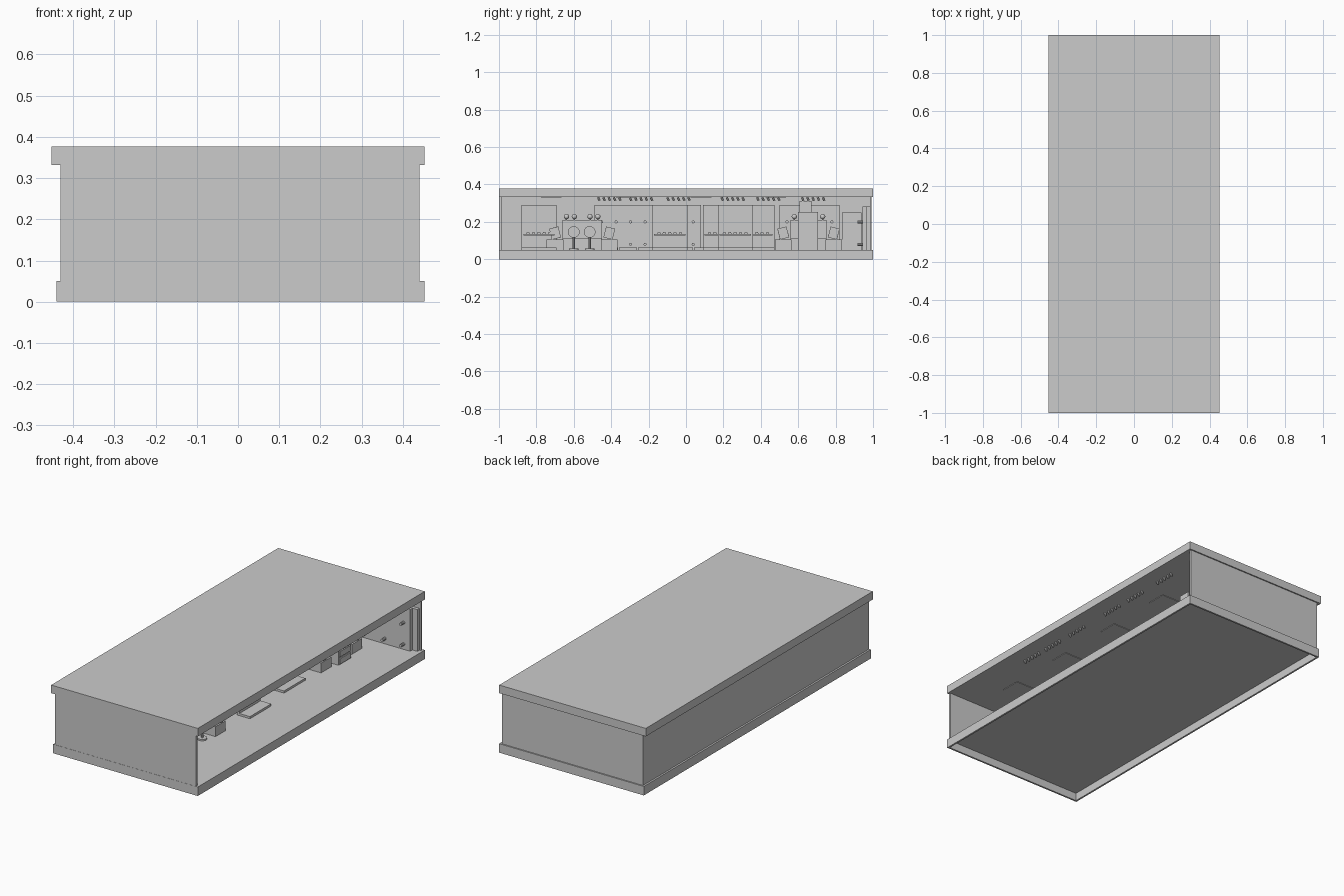
import bpy
import math
from mathutils import Vector

cube = bpy.data.objects.get("Cube")
if cube:
    bpy.data.objects.remove(cube, do_unlink=True)

grey = bpy.data.materials.new("plain grey")
grey.use_nodes = True
grey.diffuse_color = (0.6, 0.6, 0.6, 1)
grey.node_tree.nodes["Principled BSDF"].inputs["Base Color"].default_value = (0.6, 0.6, 0.6, 1)


def finish(name):
    ob = bpy.context.object
    ob.name = name
    ob.data.materials.append(grey)
    return ob


def box(name, x, y, z, tilt=0):
    """Box from (low, high) ranges, optionally tilted about x."""
    lo, hi = Vector((x[0], y[0], z[0])), Vector((x[1], y[1], z[1]))
    bpy.ops.mesh.primitive_cube_add(size=1, location=(lo + hi) / 2, rotation=(tilt, 0, 0))
    ob = finish(name)
    ob.scale = hi - lo
    return ob


def rod(name, centre, radius, depth, turn=(0, 0, 0), sides=10):
    bpy.ops.mesh.primitive_cylinder_add(vertices=sides, radius=radius, depth=depth,
                                        location=centre, rotation=turn)
    ob = finish(name)
    bpy.ops.object.shade_smooth_by_angle()
    return ob


def ball(name, centre, radius):
    bpy.ops.mesh.primitive_uv_sphere_add(segments=16, ring_count=8, radius=radius, location=centre)
    finish(name)
    bpy.ops.object.shade_smooth()


FLOOR, CEIL = 0.05, 0.332
LEFT, RIGHT = 0.452, -0.44
ALONG_X, ALONG_Y = (0, math.pi / 2, 0), (math.pi / 2, 0, 0)

# Shell: roof slab, floor with skirts, three walls and an open long side
box("roof", (-0.452, LEFT), (-1, 1), (CEIL, 0.377))
box("floor", (RIGHT, LEFT), (-1, 1), (0.044, FLOOR))
box("skirt_open_side", (LEFT - 0.01, LEFT), (-1, 1), (0, FLOOR))
box("skirt_wall_side", (RIGHT, RIGHT + 0.01), (-1, 1), (0, FLOOR))
for name, y in (("front", -1), ("back", 0.99)):
    box("skirt_" + name, (RIGHT, LEFT), (y, y + 0.01), (0, FLOOR))
box("wall_long", (-0.43, -0.418), (-0.99, 0.99), (FLOOR, CEIL))
box("wall_front", (-0.43, 0.44), (-0.999, -0.987), (FLOOR, CEIL))
box("wall_back", (-0.43, 0.44), (0.983, 0.993), (FLOOR, CEIL))

# Ceiling panels and rows of spotlights
for x in (0.19, -0.2):
    for y in (-0.72, -0.32, 0.08, 0.48):
        box("ceiling_panel", (x - 0.06, x + 0.06), (y - 0.055, y + 0.055), (CEIL - 0.003, CEIL + 0.003))
for x in (0.36, -0.3):
    for y in (-0.41, -0.24, -0.04, 0.25, 0.44, 0.68):
        for i in range(5):
            rod("spotlight", (x, y + (i - 2) * 0.028, 0.322), 0.006, 0.02, (0.4, 0, 0))


def display_stand(y, x):
    """Panel on a plinth with a stocked shelf."""
    w = 0.187
    box("stand_panel", (x - 0.08, x - 0.065), (y, y + w), (FLOOR, 0.29))
    box("stand_plinth", (x - 0.08, x), (y, y + w), (FLOOR, 0.062))
    box("stand_shelf", (x - 0.065, x - 0.005), (y + 0.01, y + w - 0.01), (0.128, 0.134))
    for i in range(5):
        rod("shelf_item", (x - 0.03, y + 0.035 + i * 0.029, 0.138), 0.009, 0.03, ALONG_X)


for y, x in ((-0.88, 0.2), (-0.18, 0.2), (0.17, 0.165), (0.09, -0.1), (0.285, -0.1)):
    display_stand(y, x)


def peg(centre, turn):
    rod("peg", centre, 0.008, 0.03, turn)


# Peg boards along the long wall, with a low run of cabinets
for y0, y1 in ((-0.49, -0.18), (-0.17, 0.08), (0.5, 0.82)):
    box("peg_board", (-0.418, -0.4), (y0, y1), (FLOOR, 0.29))
    count = round((y1 - y0) / 0.075)
    for i in range(count):
        for z in (0.08, 0.2):
            peg((-0.385, y0 + (i + 0.5) * (y1 - y0) / count, z), ALONG_X)
for i in range(6):
    y = -0.46 + i * 0.1
    box("low_cabinet", (-0.4, -0.35), (y + 0.003, y + 0.097), (FLOOR, 0.063))

# Thick peg board on the back wall
box("end_board", (0.08, 0.4), (0.945, 0.984), (FLOOR, 0.283))
box("end_board_frame", (0.4, 0.43), (0.965, 0.984), (FLOOR, 0.283))
for x in (0.13, 0.245, 0.36):
    for z in (0.08, 0.2):
        peg((x, 0.932, z), ALONG_Y)


def armchair(y, side, x=0.14):
    """Tilted padded seat on a box base; side is the way its back leans."""
    box("chair_base", (x - 0.04, x + 0.04), (y - 0.045, y + 0.045), (FLOOR, 0.105))
    pad = box("chair_back", (x - 0.04, x + 0.04), (y - 0.025, y + 0.025), (0.11, 0.17), side * 0.25)
    bevel = pad.modifiers.new("soft edges", "BEVEL")
    bevel.width, bevel.segments = 0.008, 3


def counter(y0, y1, x=0.04):
    """Raised counter with small lamps along its top."""
    box("counter_body", (x - 0.035, x + 0.02), (y0, y1), (FLOOR, 0.11))
    box("counter_screen", (x - 0.035, x - 0.025), (y0, y1), (0.11, 0.21))
    for f in (0.1, 0.3, 0.7, 0.9):
        y = y0 + (y1 - y0) * f
        rod("lamp_stem", (x - 0.03, y, 0.2), 0.004, 0.05)
        ball("lamp_head", (x - 0.03, y, 0.228), 0.014)


# Seating group at the front
counter(-0.66, -0.45)
armchair(-0.70, 1)
armchair(-0.41, -1)
for y in (-0.6, -0.515):
    rod("stool_leg", (0.14, y, 0.09), 0.006, 0.08)
    rod("stool_foot", (0.14, y, 0.054), 0.025, 0.008, sides=20)
    rod("stool_back", (0.14, y, 0.146), 0.031, 0.03, ALONG_X, 24)

# Seating group at the back
counter(0.56, 0.75)
armchair(0.52, 1)
armchair(0.79, -1)


def drawers(name, x, y, top, rows):
    """Chest with protruding drawer fronts."""
    box(name, x, y, (FLOOR, top))
    step = (top - FLOOR) / rows
    for i in range(rows):
        z = FLOOR + i * step
        box(name + "_drawer", (x[1], x[1] + 0.006), (y[0] + 0.005, y[1] - 0.005),
            (z + 0.005, z + step - 0.005))


# Storage units
drawers("tall_drawers", (0.13, 0.2), (0.6, 0.705), 0.253, 5)
box("top_crate", (0.14, 0.19), (0.607, 0.672), (0.253, 0.312))
drawers("low_drawers", (-0.1, -0.02), (0.835, 0.937), 0.25, 5)
